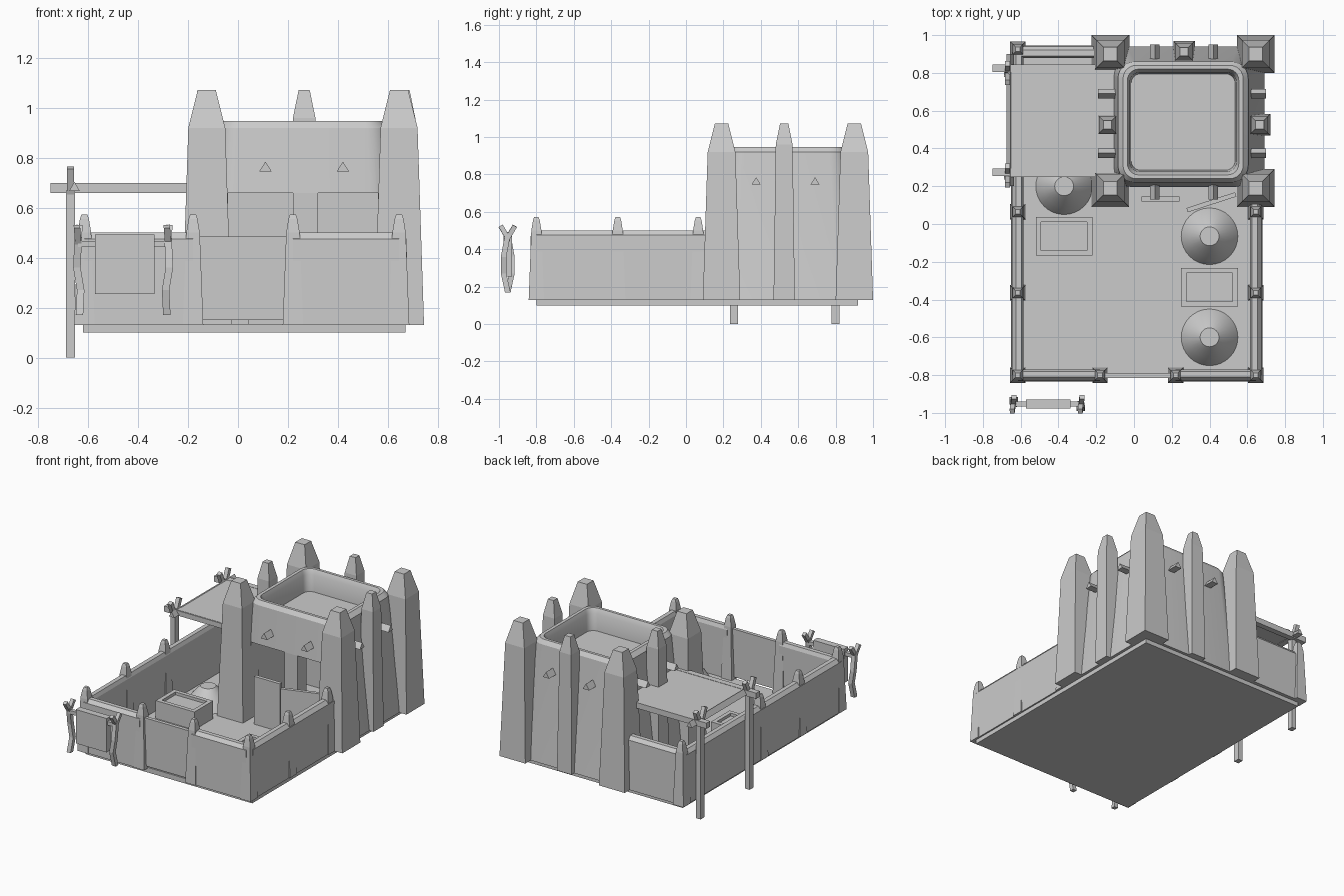
import bpy, bmesh, math
from mathutils import Vector

cube = bpy.data.objects.get("Cube")
if cube:
    bpy.data.objects.remove(cube, do_unlink=True)

clay = bpy.data.materials.new("grey_clay")
clay.use_nodes = True
clay.diffuse_color = (0.6, 0.6, 0.6, 1)
clay.node_tree.nodes["Principled BSDF"].inputs["Base Color"].default_value = (0.6, 0.6, 0.6, 1)

FLOOR, WALL_TOP, ROOF = 0.13, 0.5, 0.68


def loft(name, rings, smooth=False):
    """Join rings of points into a closed solid."""
    bm = bmesh.new()
    loops = [[bm.verts.new(p) for p in ring] for ring in rings]
    n = len(rings[0])
    for a, b in zip(loops, loops[1:]):
        for i in range(n):
            bm.faces.new((a[i], a[(i + 1) % n], b[(i + 1) % n], b[i]))
    bm.faces.new(loops[0])
    bm.faces.new(loops[-1])
    bmesh.ops.recalc_face_normals(bm, faces=bm.faces)
    mesh = bpy.data.meshes.new(name)
    bm.to_mesh(mesh)
    bm.free()
    ob = bpy.data.objects.new(name, mesh)
    bpy.context.collection.objects.link(ob)
    mesh.materials.append(clay)
    if smooth:
        smooth_by_angle(ob)
    return ob


def smooth_by_angle(ob):
    bpy.ops.object.select_all(action="DESELECT")
    ob.select_set(True)
    bpy.context.view_layer.objects.active = ob
    bpy.ops.object.shade_smooth_by_angle(angle=math.radians(30))


def rect(x, y, z, hx, hy):
    return [(x - hx, y - hy, z), (x + hx, y - hy, z), (x + hx, y + hy, z), (x - hx, y + hy, z)]


def rounded(x, y, z, hx, hy, r, steps=6):
    pts = []
    for q, (sx, sy) in enumerate([(1, 1), (-1, 1), (-1, -1), (1, -1)]):
        for s in range(steps + 1):
            a = math.pi / 2 * (q + s / steps)
            pts.append((x + sx * (hx - r) + r * math.cos(a), y + sy * (hy - r) + r * math.sin(a), z))
    return pts


def box(name, x0, x1, y0, y1, z0, z1):
    args = ((x0 + x1) / 2, (y0 + y1) / 2)
    half = ((x1 - x0) / 2, (y1 - y0) / 2)
    return loft(name, [rect(*args, z, *half) for z in (z0, z1)])


def spire(name, x, y, profile):
    return loft(name, [rect(x, y, z, h, h) for z, h in profile])


def stick(name, points, r, sides=4):
    """Straight or bent pole through points."""
    pts = [Vector(p) for p in points]
    d = (pts[-1] - pts[0]).normalized()
    u = d.cross(Vector((0, 1, 0) if abs(d.y) < 0.8 else (1, 0, 0))).normalized()
    v = d.cross(u)
    angles = [2 * math.pi * (i + 0.5) / sides for i in range(sides)]
    return loft(name, [[p + (u * math.cos(a) + v * math.sin(a)) * r for a in angles] for p in pts])


# Ground slab
box("ground_slab", -0.62, 0.67, -0.8, 0.92, 0.10, FLOOR + 0.005)


# Courtyard walls with a chamfered top
def wall(name, start, end):
    a, b = Vector((*start, 0)), Vector((*end, 0))
    d = (b - a).normalized()
    out = Vector((d.y, -d.x, 0))
    section = [(0.035, FLOOR), (0.03, 0.475), (0.01, WALL_TOP), (-0.02, WALL_TOP), (-0.03, 0.475), (-0.03, FLOOR)]
    loft(name, [[p + out * o + Vector((0, 0, z)) for o, z in section] for p in (a, b)])


LEFT, RIGHT, FRONT, BACK = -0.615, 0.645, -0.8, 0.91
wall("front_wall_right", (LEFT, FRONT), (-0.18, FRONT))
wall("front_wall_left", (0.22, FRONT), (RIGHT, FRONT))
wall("left_wall", (RIGHT, FRONT), (RIGHT, 0.15))
wall("back_wall", (-0.13, BACK), (LEFT, BACK))
wall("right_wall", (LEFT, BACK), (LEFT, FRONT))
box("gate_panel", -0.18, 0.22, -0.815, -0.79, 0.15, 0.485)

# Wall posts
post_spots = [(x, FRONT) for x in (LEFT, -0.18, 0.22, RIGHT)]
post_spots += [(x, y) for x in (LEFT, RIGHT) for y in (-0.365, 0.065)] + [(LEFT, 0.925)]
for i, (x, y) in enumerate(post_spots):
    spire(f"wall_post_{i}", x, y, [(FLOOR, 0.041), (0.5, 0.027), (0.555, 0.018), (0.573, 0.012)])

# Main tower: flared shell with a sunken roof and an open porch
TX, TY = 0.26, 0.54
tower = loft("tower", [rounded(TX, TY, *ring) for ring in (
    (FLOOR, 0.43, 0.4, 0.12), (0.5, 0.385, 0.36, 0.11), (0.92, 0.345, 0.32, 0.09),
    (0.948, 0.318, 0.3, 0.07), (0.948, 0.295, 0.28, 0.06), (0.915, 0.282, 0.262, 0.05), (0.8, 0.275, 0.255, 0.05))])
cutter = box("porch_cutter", -0.04, 0.56, 0.0, 0.8, 0.1, 0.66)
cutter.hide_render = True
cut = tower.modifiers.new("porch", "BOOLEAN")
cut.operation, cut.solver, cut.object = "DIFFERENCE", "EXACT", cutter
bpy.context.view_layer.objects.active = tower
bpy.ops.object.modifier_apply(modifier=cut.name)
bpy.data.objects.remove(cutter, do_unlink=True)
smooth_by_angle(tower)
box("porch_pillar", 0.22, 0.32, 0.2, 0.3, FLOOR, 0.67)

# Tower spires
for side, x in (("right", -0.125), ("left", 0.645)):
    for end, y in (("front", 0.19), ("back", 0.9)):
        spire(f"corner_spire_{end}_{side}", x, y, [(FLOOR, 0.1), (0.92, 0.074), (1.072, 0.036)])
for side, x, y in (("right", -0.14, 0.525), ("left", 0.665, 0.525), ("back", 0.265, 0.912)):
    spire(f"middle_spire_{side}", x, y, [(FLOOR, 0.057), (0.96, 0.045), (1.072, 0.022)])


# Triangular beam ends poking out of the tower
def beam_end(name, x, y, dx, dy):
    a, d = Vector((x, y, 0.745)), Vector((dx, dy, 0))
    across = Vector((dy, -dx, 0)).normalized() * 0.025
    tri = [a - across, a + across, a + Vector((0, 0, 0.04))]
    loft(name, [tri, [p + d for p in tri]])


for i, x in enumerate((0.11, 0.42)):
    beam_end(f"front_beam_end_{i}", x, 0.23, 0, -0.1)
    beam_end(f"back_beam_end_{i}", x, 0.85, 0, 0.1)
for i, y in enumerate((0.375, 0.69)):
    beam_end(f"right_beam_end_{i}", -0.09, y, -0.1, 0)
    beam_end(f"left_beam_end_{i}", 0.6, y, 0.1, 0)

# Loose doors leaning at the porch
box("closed_door", 0.04, 0.24, 0.12, 0.145, FLOOR, 0.47)
door = box("open_door", -0.135, 0.135, -0.012, 0.012, FLOOR, 0.47)
door.location = (0.41, 0.115, 0)
door.rotation_euler.z = math.radians(18)

# Awning on two forked poles
box("awning_roof", -0.65, -0.1, 0.25, 0.845, 0.675, 0.698)
stick("awning_cross_beam", [(-0.655, 0.2, ROOF), (-0.655, 0.9, ROOF)], 0.024, 3)
for i, y in enumerate((0.275, 0.825)):
    box(f"awning_beam_{i}", -0.75, -0.1, y - 0.02, y + 0.02, 0.66, 0.7)
for i, y in enumerate((0.257, 0.8)):
    box(f"awning_pole_{i}", -0.688, -0.652, y - 0.021, y + 0.021, 0, 0.67)
    for s in (-1, 1):
        stick(f"awning_fork_{i}_{s}", [(-0.67, y, 0.64), (-0.67, y + s * 0.05, 0.76)], 0.02)

# Clay ovens
for i, (x, y) in enumerate([(-0.37, 0.2), (0.4, -0.065), (0.4, -0.6)]):
    rings = [[(x + r * math.cos(a * math.pi / 16), y + r * math.sin(a * math.pi / 16), z) for a in range(32)]
             for z, r in ((FLOOR, 0.153), (0.2, 0.11), (0.265, 0.05))]
    loft(f"clay_oven_{i}", rings, True)

# Troughs with a sunken top
for i, (x, y) in enumerate([(-0.37, -0.065), (0.4, -0.335)]):
    loft(f"trough_{i}", [rect(x, y, z, hx, hy) for z, hx, hy in (
        (FLOOR, 0.15, 0.103), (0.26, 0.15, 0.103), (0.26, 0.122, 0.075), (0.24, 0.122, 0.075))])

# Sign board hung between two crooked forked posts
SY = -0.953
box("sign_board", -0.573, -0.335, SY - 0.023, SY + 0.023, 0.255, 0.492)
stick("sign_rail", [(-0.64, SY, 0.455), (-0.28, SY, 0.455)], 0.018)
for side, x, bow in (("right", -0.64, 1), ("left", -0.28, -1)):
    stick(f"sign_post_{side}", [(x + 0.005 * bow, SY, 0.17), (x + 0.01 * bow, SY + 0.022 * bow, 0.27),
                                (x - 0.005 * bow, SY + 0.022 * bow, 0.36), (x, SY, 0.48)], 0.021)
    for s in (-1, 1):
        stick(f"sign_fork_{side}_{s}", [(x, SY, 0.46), (x + 0.005 * s, SY + s * 0.038, 0.525)], 0.018)
